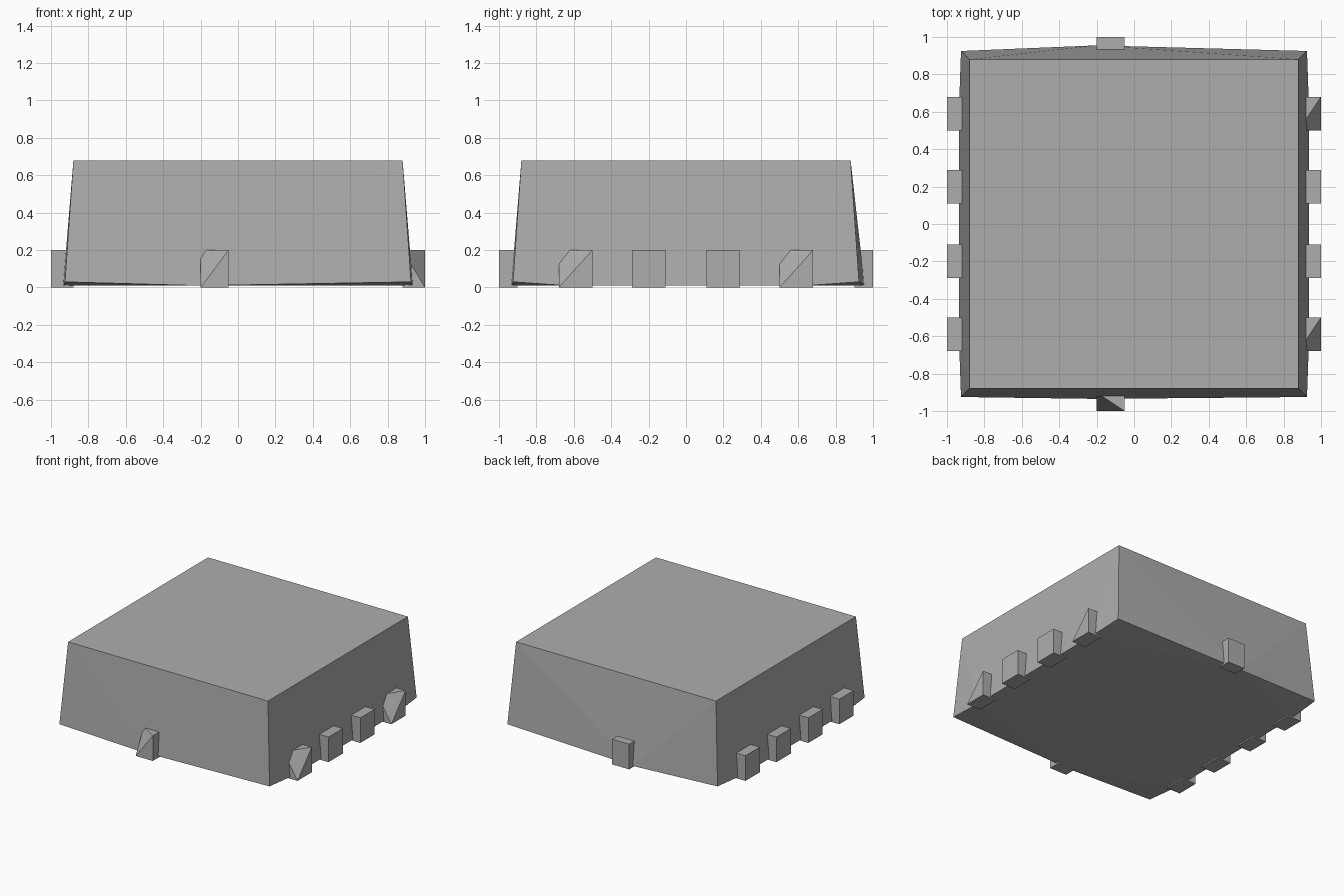
import bpy, bmesh

cube = bpy.data.objects.get("Cube")
if cube:
    bpy.data.objects.remove(cube, do_unlink=True)

# Single plain grey
grey = bpy.data.materials.new("package grey")
grey.use_nodes = True
colour = (0.42, 0.42, 0.425, 1)
grey.diffuse_color = colour
grey.node_tree.nodes["Principled BSDF"].inputs["Base Color"].default_value = colour


def hull_part(name, points):
    """Flat-faced convex part wrapped around a few corner points."""
    bm = bmesh.new()
    for p in points:
        bm.verts.new(p)
    bmesh.ops.convex_hull(bm, input=bm.verts[:])
    bmesh.ops.dissolve_limit(bm, angle_limit=0.002, verts=bm.verts[:], edges=bm.edges[:])
    bmesh.ops.recalc_face_normals(bm, faces=bm.faces[:])
    mesh = bpy.data.meshes.new(name)
    bm.to_mesh(mesh)
    bm.free()
    mesh.materials.append(grey)
    obj = bpy.data.objects.new(name, mesh)
    bpy.context.collection.objects.link(obj)
    return obj


def lead(name, xs, ys, clipped=None):
    """Stub terminal; clipped names the upper corner that is cut away."""
    points = [(x, y, z) for x in xs for y in ys for z in (0, 0.2)
              if not (z and (x, y) == clipped)]
    return hull_part(name, points)


# Tapered body: square top, slightly raised bottom corners, base swelling at the leads
signs = (-1, 1)
top = [(0.88 * i, 0.88 * j, 0.68) for i in signs for j in signs]
corners = [(0.925 * i, 0.925 * j, 0.03) for i in signs for j in signs]
swell = [(0.935 * i, 0.64 * j, 0.01) for i in signs for j in signs]
swell += [(-0.2, 0.955, 0.01), (-0.2, -0.935, 0.01)]
hull_part("package_body", top + corners + swell)

# Four leads along each side; the two outer left ones have a cut corner
for side, label in ((1, "left"), (-1, "right")):
    for n, (y0, y1) in enumerate(((-0.68, -0.5), (-0.29, -0.11), (0.11, 0.29), (0.5, 0.68))):
        clipped = (1.0, y0) if side == 1 and n in (0, 3) else None
        lead(f"{label}_lead_{n + 1}", (0.88 * side, 1.0 * side), (y0, y1), clipped)

# One lead at the front (cut corner) and one at the back
lead("front_lead", (-0.2, -0.05), (-1.0, -0.9), (-0.2, -1.0))
lead("back_lead", (-0.2, -0.05), (0.9, 1.0))
